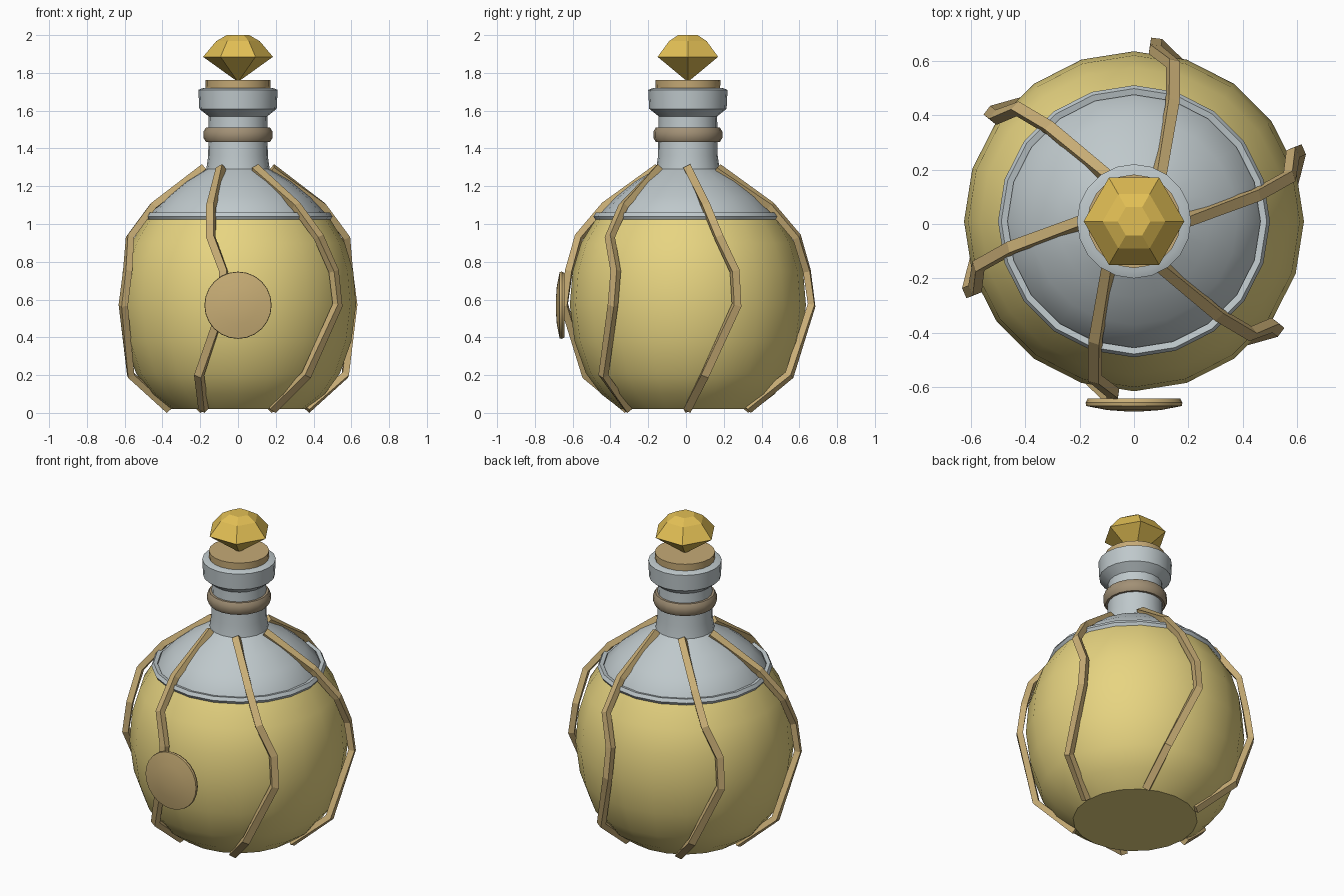
import bpy, bmesh
from math import sin, cos, pi, radians
from mathutils import Vector

if "Cube" in bpy.data.objects:
    bpy.data.objects.remove(bpy.data.objects["Cube"])

CY = 0.01  # bottle axis sits slightly behind centre to balance the medallion


def material(name, rgb):
    m = bpy.data.materials.new(name)
    m.diffuse_color = (*rgb, 1)
    m.use_nodes = True
    m.node_tree.nodes["Principled BSDF"].inputs["Base Color"].default_value = m.diffuse_color
    return m


GOLD = material("golden_liquid", (0.80, 0.66, 0.22))
TAN = material("strap_tan", (0.58, 0.42, 0.18))
CORK = material("cork_tan", (0.56, 0.40, 0.18))
CORD = material("cord_brown", (0.36, 0.28, 0.18))
GEM = material("gem_amber", (0.76, 0.52, 0.09))
GLASS = material("glass_grey", (0.52, 0.58, 0.60))


def finish(bm, name, mat, smooth):
    bmesh.ops.recalc_face_normals(bm, faces=bm.faces)
    me = bpy.data.meshes.new(name)
    bm.to_mesh(me)
    bm.free()
    ob = bpy.data.objects.new(name, me)
    bpy.context.collection.objects.link(ob)
    me.materials.append(mat)
    if smooth:
        bpy.ops.object.select_all(action='DESELECT')
        ob.select_set(True)
        bpy.context.view_layer.objects.active = ob
        bpy.ops.object.shade_smooth_by_angle(angle=radians(smooth))
    return ob


def lathe(name, profile, mat, sides=20, smooth=32, closed=False):
    """Revolve (radius, z) points; ends are capped unless the profile is a closed loop."""
    bm = bmesh.new()
    rings = [[bm.verts.new((r * cos(2 * pi * i / sides), r * sin(2 * pi * i / sides), z))
              for i in range(sides)] for r, z in profile]
    pairs = list(zip(rings, rings[1:]))
    if closed:
        pairs.append((rings[-1], rings[0]))
    for a, b in pairs:
        for i in range(sides):
            j = (i + 1) % sides
            bm.faces.new((a[i], a[j], b[j], b[i]))
    if not closed:
        bm.faces.new(rings[0])
        bm.faces.new(rings[-1])
    bmesh.ops.remove_doubles(bm, verts=bm.verts, dist=1e-5)
    ob = finish(bm, name, mat, smooth)
    ob.location.y = CY
    return ob


# Round body filled with liquid
lathe("liquid_body", [(0.355, 0.02), (0.46, 0.10), (0.54, 0.21), (0.60, 0.38), (0.625, 0.57),
                      (0.61, 0.75), (0.565, 0.90), (0.485, 1.03)], GOLD)

# Glass shoulder, neck and flared lip
lathe("glass_top", [(0.47, 1.03), (0.46, 1.06), (0.38, 1.145), (0.28, 1.225), (0.168, 1.29),
                    (0.158, 1.36), (0.155, 1.57), (0.205, 1.61), (0.21, 1.71), (0.185, 1.72)], GLASS)
lathe("shoulder_ring", [(0.465, 1.025), (0.488, 1.02), (0.50, 1.04), (0.488, 1.06),
                        (0.465, 1.055)], GLASS, closed=True)

# Cord around the neck, cork and gem stopper
lathe("neck_cord", [(0.15, 1.435), (0.17, 1.435), (0.182, 1.455), (0.182, 1.49),
                    (0.17, 1.51), (0.15, 1.51)], CORD, closed=True, smooth=50)
lathe("cork", [(0.17, 1.68), (0.172, 1.762)], CORK)
lathe("gem_stopper", [(0.004, 1.755), (0.185, 1.885), (0.115, 1.968), (0.06, 2.0)],
      GEM, sides=6, smooth=0)

# Six twisted straps: radius, angle in degrees, height
PATH = [(0.18, 0, 1.295), (0.46, 12, 1.095), (0.595, 16, 0.93), (0.635, 23, 0.75),
        (0.66, 23, 0.57), (0.575, 9, 0.2), (0.365, 0, 0.02)]


def strap(name, start, half_w=0.021, half_t=0.018):
    bm = bmesh.new()
    pts = [Vector((r * cos(radians(start + a)), CY + r * sin(radians(start + a)), z))
           for r, a, z in PATH]
    rings = []
    for i, p in enumerate(pts):
        along = (pts[min(i + 1, len(pts) - 1)] - pts[max(i - 1, 0)]).normalized()
        radial = Vector((p.x, p.y - CY, 0))
        side = along.cross(radial).normalized()
        out = side.cross(along).normalized()
        rings.append([bm.verts.new(p + side * half_w * s + out * half_t * t)
                      for s, t in ((-1, -1), (1, -1), (1, 1), (-1, 1))])
    for a, b in zip(rings, rings[1:]):
        for i in range(4):
            j = (i + 1) % 4
            bm.faces.new((a[i], a[j], b[j], b[i]))
    bm.faces.new(rings[0])
    bm.faces.new(rings[-1])
    for v in bm.verts:
        v.co.z = max(v.co.z, 0)
    finish(bm, name, TAN, 0)


for k in range(6):
    strap(f"strap_{k + 1}", k * 60)

# Round medallion on the front, slightly domed
medal = lathe("front_medallion", [(0.17, 0.0), (0.178, 0.015), (0.176, 0.027), (0.10, 0.042),
                                  (0.03, 0.047)], TAN, sides=24)
medal.rotation_euler.x = pi / 2
medal.location = (0, -0.642, 0.57)
